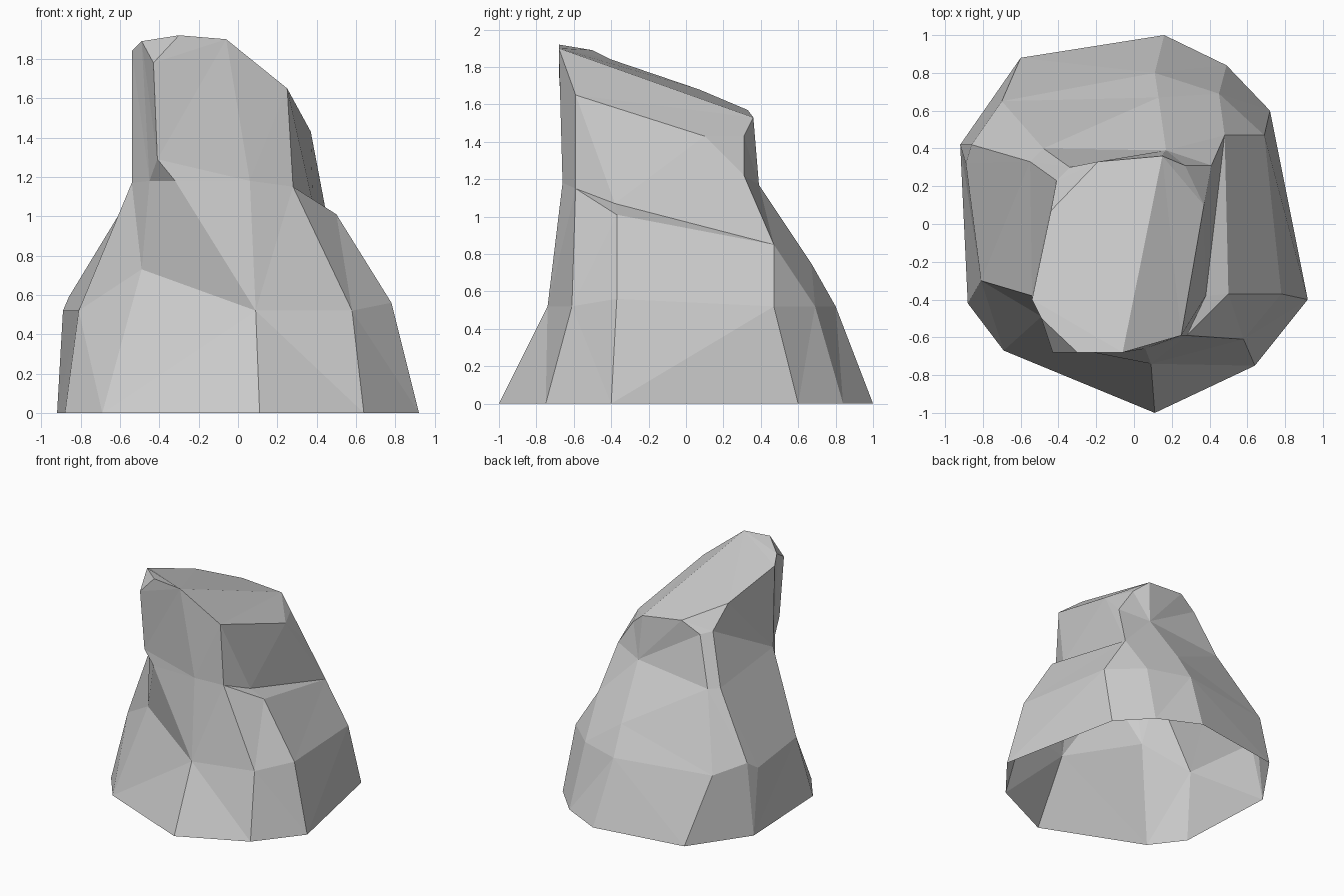
import bpy
import bmesh

cube = bpy.data.objects.get("Cube")
if cube:
    bpy.data.objects.remove(cube, do_unlink=True)


def make_material(name, colour):
    material = bpy.data.materials.new(name)
    material.use_nodes = True
    material.diffuse_color = colour
    material.node_tree.nodes["Principled BSDF"].inputs["Base Color"].default_value = colour
    return material


def loft(bm, rings):
    """Bridge matching rings; points that coincide collapse quads to triangles."""
    shared = {}

    def vertex(point):
        if point not in shared:
            shared[point] = bm.verts.new(point)
        return shared[point]

    def add_face(points):
        corners = list(dict.fromkeys(vertex(point) for point in points))
        if len(corners) > 2 and not bm.faces.get(corners):
            bm.faces.new(corners)

    for lower, upper in zip(rings, rings[1:]):
        for i in range(len(lower)):
            j = (i + 1) % len(lower)
            add_face((lower[i], lower[j], upper[j], upper[i]))
    add_face(rings[-1])


# Cross-sections run anticlockwise from the front, seen from above.
# Open foot on the ground
foot_outline = [
    (.11, -1), (.64, -.75), (.92, -.4), (.72, .6), (.49, .84), (.16, 1),
    (-.6, .88), (-.92, .42), (-.92, .42), (-.88, -.42), (-.69, -.67), (-.69, -.67),
]
foot = [(x, y, 0) for x, y in foot_outline]

# Top of the flared skirt
skirt = [
    (.09, -.74, .52), (.58, -.61, .52), (.78, -.37, .56), (.69, .47, .52),
    (.45, .69, .52), (.11, .8, .52), (-.7, .65, .53), (-.86, .42, .59),
    (-.89, .32, .52), (-.81, -.3, .52), (-.49, -.49, .73), (-.49, -.49, .73),
]

# Outer rim of the shoulder ledges
front_corner, front_side = (.06, -.66, 1.18), (.28, -.59, 1.15)
ledge_end, side_back = (.48, .47, .85), (-.55, .33, 1.1)
side_front, notch = (-.54, -.38, 1.17), (-.45, -.53, 1.18)
shoulder = [
    front_corner, front_side, (.5, -.37, 1.01), ledge_end, ledge_end,
    (.13, .67, .75), (-.48, .4, 1.1), side_back, side_back,
    side_front, notch, (-.32, -.66, 1.18),
]

# Waist, set in above the ledges
waist_side = (-.41, .23, 1.5)
waist = [
    front_corner, front_side, (.38, -.38, 1.07), ledge_end, (.41, .31, 1.22),
    (.17, .39, 1.17), (-.34, .3, 1.48), waist_side, waist_side,
    side_front, notch, (-.41, -.65, 1.29),
]

# Edge of the slanted head
head_front, head_back = (-.06, -.68, 1.9), (.15, .36, 1.53)
head_right, head_left = (.37, .1, 1.43), (-.44, .07, 1.68)
head = [
    head_front, (.25, -.59, 1.65), head_right, head_right, (.27, .31, 1.43),
    head_back, (-.19, .33, 1.57), head_left, head_left,
    (-.54, -.4, 1.84), (-.49, -.5, 1.89), (-.43, -.68, 1.78),
]

# Sloping crown that caps the head
crown = [head_front] * 2 + [head_back] * 4 + head[6:11] + [(-.3, -.68, 1.92)]

bm = bmesh.new()
loft(bm, [foot, skirt, shoulder, waist, head, crown])
bmesh.ops.triangulate(bm, faces=bm.faces[:])
bmesh.ops.recalc_face_normals(bm, faces=bm.faces[:])
mesh = bpy.data.meshes.new("rock")
bm.to_mesh(mesh)
bm.free()

# Plain stone with flat facets
mesh.materials.append(make_material("stone_grey", (.6, .6, .6, 1)))
rock = bpy.data.objects.new("rock", mesh)
bpy.context.collection.objects.link(rock)
